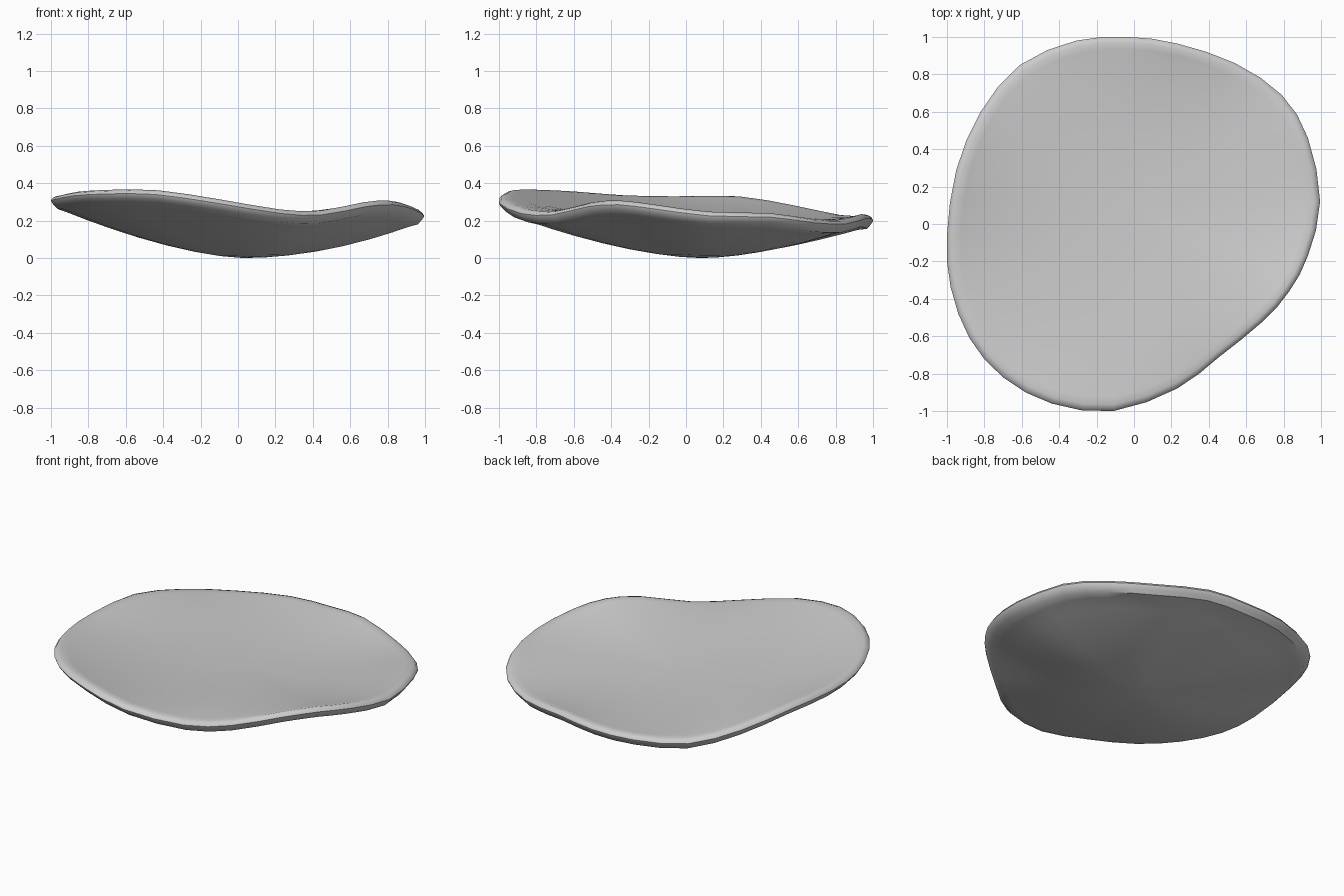
import bpy, bmesh
from math import cos, sin, pi
from mathutils import Vector

if "Cube" in bpy.data.objects:
    bpy.data.objects.remove(bpy.data.objects["Cube"])

# Rim outline control points (x, y, rim height), anticlockwise
RIM = [(-.03, 1, .225), (-.31, .98, .225), (-.61, .85, .23), (-.82, .6, .28),
       (-.95, .29, .33), (-1, -.06, .33), (-.98, -.34, .335), (-.88, -.61, .355),
       (-.7, -.82, .365), (-.44, -.96, .362), (-.11, -1, .315), (.23, -.88, .26),
       (.45, -.715, .253), (.69, -.52, .298), (.83, -.36, .307), (.93, -.17, .285),
       (.995, .12, .248), (.93, .46, .24), (.79, .69, .21), (.54, .86, .205),
       (.23, .965, .235)]
CENTRE = Vector((.03, .08))
DIP = .08  # how far the top sinks below the rim in the middle


def smooth_loop(pts, steps):
    """Closed Catmull-Rom curve through the points."""
    out, n = [], len(pts)
    for i in range(n):
        a, b, c, d = (Vector(pts[(i + k) % n]) for k in (-1, 0, 1, 2))
        for s in range(steps):
            t = s / steps
            out.append(.5 * (2 * b + (c - a) * t + (2 * a - 5 * b + 4 * c - d) * t * t
                             + (3 * b - a - 3 * c + d) * t ** 3))
    return out


rim = smooth_loop(RIM, 2)
n = len(rim)
mean = sum(p.z for p in rim) / n
# Waves of the rim height, so the top can be stretched across it like a membrane
waves = []
for k in range(1, 11):
    waves.append((k, 2 / n * sum(p.z * cos(2 * pi * k * i / n) for i, p in enumerate(rim)),
                  2 / n * sum(p.z * sin(2 * pi * k * i / n) for i, p in enumerate(rim))))


def top(i, t):
    return mean - DIP * (1 - t * t) + sum(
        t ** k * (a * cos(2 * pi * k * i / n) + b * sin(2 * pi * k * i / n))
        for k, a, b in waves)


def under(p, t):
    toward_right = max(0, (p.xy - CENTRE).normalized().x)
    return (p.z - .05) * t ** (1.55 + .35 * toward_right)


levels = [.12, .25, .4, .55, .7, .82, .91]
bm = bmesh.new()
rings = []


def add_ring(t, height):
    ring = []
    for i, p in enumerate(rim):
        xy = CENTRE + (p.xy - CENTRE) * t
        ring.append(bm.verts.new((xy.x, xy.y, height(i, p))))
    rings.append(ring)


# Rounded underside
for t in levels:
    add_ring(t, lambda i, p: under(p, t))
# Rounded lip
for t, drop in ((.965, .068), (.985, .047), (.996, .033), (1, .022), (.99, .007), (.968, 0)):
    add_ring(t, lambda i, p: p.z - drop)
# Gently waved, slightly sunken top
for t in [.96] + levels[::-1]:
    add_ring(t * .968, lambda i, p: top(i, t))

for a, b in zip(rings, rings[1:]):
    for i in range(n):
        j = (i + 1) % n
        bm.faces.new((a[i], a[j], b[j], b[i]))
# Close the middle of the underside and of the top
for ring, z in ((rings[0], 0), (rings[-1], mean - DIP)):
    mid = bm.verts.new((CENTRE.x, CENTRE.y, z))
    for i in range(n):
        bm.faces.new((mid, ring[i], ring[(i + 1) % n]))
bmesh.ops.recalc_face_normals(bm, faces=bm.faces)

mesh = bpy.data.meshes.new("wavy_dish")
bm.to_mesh(mesh)
bm.free()
dish = bpy.data.objects.new("wavy_dish", mesh)
bpy.context.collection.objects.link(dish)
bpy.context.view_layer.objects.active = dish
dish.select_set(True)
bpy.ops.object.shade_smooth_by_angle(angle=.7)
